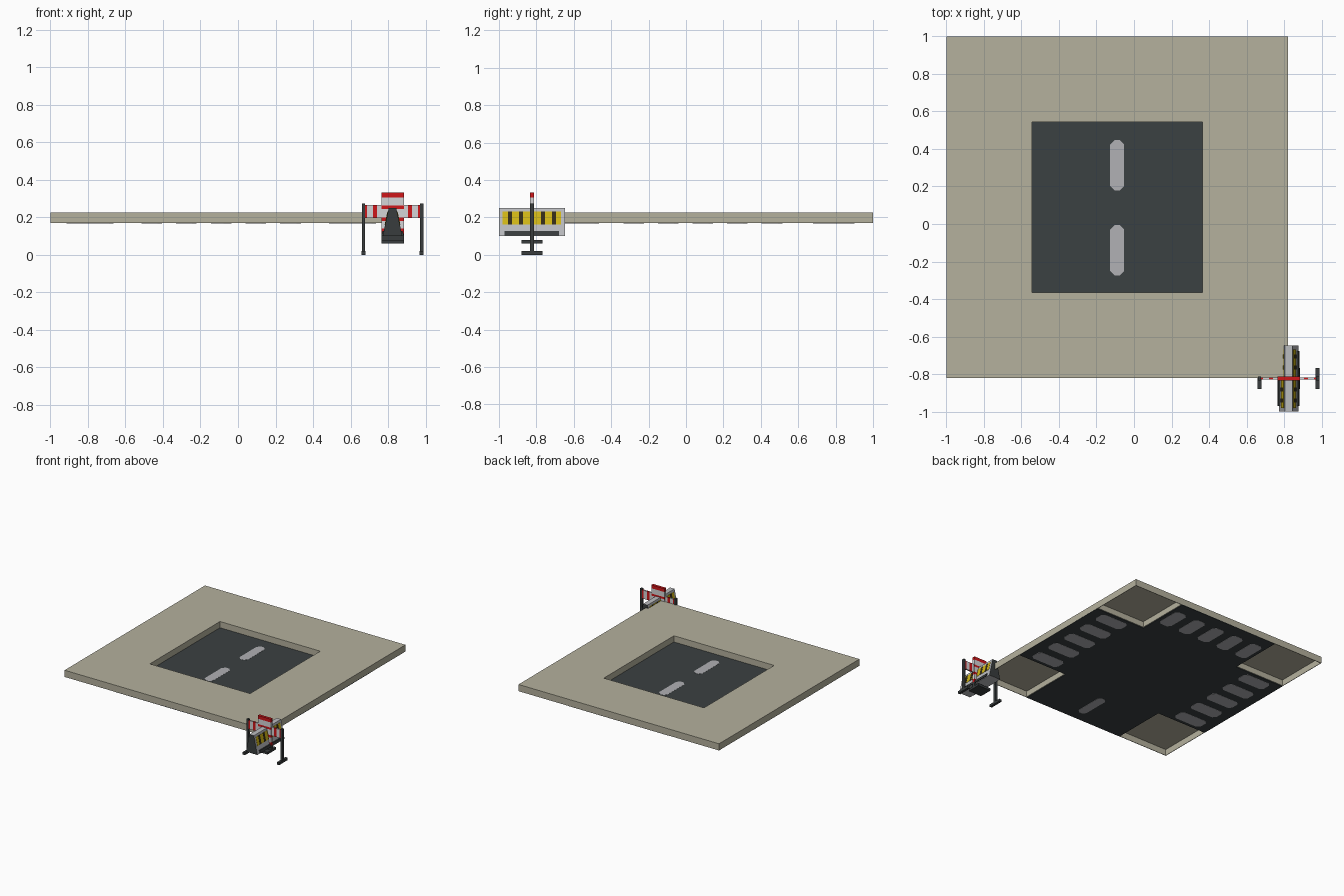
import bpy, bmesh

if "Cube" in bpy.data.objects:
    bpy.data.objects.remove(bpy.data.objects["Cube"])

def material(name, rgb):
    m = bpy.data.materials.new(name)
    m.diffuse_color = (*rgb, 1)
    m.use_nodes = True
    m.node_tree.nodes["Principled BSDF"].inputs["Base Color"].default_value = m.diffuse_color
    return m

TAN = material("concrete_tan", (0.46, 0.44, 0.34))
ROAD = material("asphalt", (0.043, 0.052, 0.054))
PAINT = material("road_paint", (0.44, 0.44, 0.46))
GREY = material("light_grey", (0.5, 0.51, 0.53))
WHITE = material("board_white", (0.66, 0.66, 0.68))
RED = material("warning_red", (0.62, 0.008, 0.01))
YELLOW = material("warning_yellow", (0.65, 0.48, 0.008))
DARK = material("dark_plastic", (0.04, 0.046, 0.047))
BLACK = material("stripe_black", (0.035, 0.025, 0.008))

def prisms(name, parts, mat):
    """One object from (points, axis, lo, hi): outlines extruded along an axis."""
    bm = bmesh.new()
    for pts, axis, lo, hi in parts:
        def at(p, d):
            v = list(p)
            v.insert("xyz".index(axis), d)
            return bm.verts.new(v)
        a = [at(p, lo) for p in pts]
        b = [at(p, hi) for p in pts]
        bm.faces.new(a)
        bm.faces.new(b)
        n = len(pts)
        for i in range(n):
            j = (i + 1) % n
            bm.faces.new((a[i], a[j], b[j], b[i]))
    bmesh.ops.recalc_face_normals(bm, faces=bm.faces[:])
    me = bpy.data.meshes.new(name)
    bm.to_mesh(me)
    bm.free()
    me.materials.append(mat)
    ob = bpy.data.objects.new(name, me)
    bpy.context.collection.objects.link(ob)
    return ob

def box(x0, x1, y0, y1, z0, z1):
    return ([(x0, y0), (x1, y0), (x1, y1), (x0, y1)], "z", z0, z1)

def dash(cx, cy, lx, ly, z0, z1, c=0.024):
    """Painted strip with clipped corners."""
    a, b = lx / 2, ly / 2
    pts = [(-a + c, -b), (a - c, -b), (a, -b + c), (a, b - c),
           (a - c, b), (-a + c, b), (-a, b - c), (-a, -b + c)]
    return ([(cx + x, cy + y) for x, y in pts], "z", z0, z1)

# ---- road tile: hollow below, square opening above ----
X = (-1.0, -0.545, 0.365, 0.82)
Y = (-0.82, -0.365, 0.545, 1.0)
ZB, ZT, T = 0.17, 0.225, 0.004
prisms("pavement_top", [
    box(X[0], X[3], Y[0], Y[1], ZT - T, ZT),
    box(X[0], X[3], Y[2], Y[3], ZT - T, ZT),
    box(X[0], X[1], Y[1], Y[2], ZT - T, ZT),
    box(X[2], X[3], Y[1], Y[2], ZT - T, ZT)], TAN)
prisms("outer_kerbs", [
    box(X[0], X[3], Y[0], Y[0] + T, ZB, ZT - T),
    box(X[0], X[3], Y[3] - T, Y[3], ZB, ZT - T),
    box(X[0], X[0] + T, Y[0] + T, Y[3] - T, ZB, ZT - T),
    box(X[3] - T, X[3], Y[0] + T, Y[3] - T, ZB, ZT - T)], TAN)
# kerbs along both sides of each road, running right across the hollow corners
kerbs = []
for i in (0, 2):
    for x0 in (X[1] - T, X[2]):
        kerbs.append(box(x0, x0 + T, Y[i] + T, Y[i + 1] - T, ZB + T, ZT - T))
    for y0 in (Y[1] - T, Y[2]):
        kerbs.append(box(X[i] + T, X[i + 1] - T, y0, y0 + T, ZB + T, ZT - T))
kerbs += [box(x0, x0 + T, Y[1], Y[2], ZB + T, ZT - T) for x0 in (X[1] - T, X[2])]
kerbs += [box(X[1], X[2], y0, y0 + T, ZB + T, ZT - T) for y0 in (Y[1] - T, Y[2])]
prisms("road_kerbs", kerbs, TAN)
# cross-shaped road slab
r0, r1 = ZB - 0.001, ZB + T
prisms("crossing_road", [([
    (X[1], Y[0]), (X[2], Y[0]), (X[2], Y[1]), (X[3], Y[1]), (X[3], Y[2]), (X[2], Y[2]),
    (X[2], Y[3]), (X[1], Y[3]), (X[1], Y[2]), (X[0], Y[2]), (X[0], Y[1]), (X[1], Y[1])],
    "z", r0, r1)], ROAD)
# centre dashes seen from above, markings seen from below
MX, MY = -0.09, 0.09
prisms("centre_dashes", [dash(MX, y, 0.076, 0.268, r1, r1 + 0.001) for y in (-0.14, 0.313)], PAINT)
marks = [dash(MX, -0.6, 0.076, 0.268, r0 - 0.001, r0)]
for k in range(-2, 3):
    for s in (-1, 1):
        marks.append(dash(MX + s * 0.7, MY + k * 0.185, 0.25, 0.11, r0 - 0.001, r0))
    marks.append(dash(MX + k * 0.185, MY + 0.7, 0.11, 0.22, r0 - 0.001, r0))
prisms("crosswalk_stripes", marks, PAINT)

# ---- barrier group ----
CX, CY = 0.824, -0.824

# wedge barrier along y, dark end faces
def half(z):
    return 0.052 + (0.02 - 0.052) * (z - 0.1) / 0.15

def sloped(s, y0, y1, z0, z1, o):
    pts = [(CX + s * (half(z) + d), z) for z, d in ((z0, -0.002), (z1, -0.002), (z1, o), (z0, o))]
    return (pts, "y", y0, y1)

y0, y1 = -1.0, -0.648
wedge = prisms("wedge_barrier", [([
    (CX - half(0.1), 0.1), (CX + half(0.1), 0.1),
    (CX + half(0.25), 0.25), (CX - half(0.25), 0.25)], "y", y0, y1)], GREY)
wedge.data.materials.append(DARK)
for f in wedge.data.polygons:
    if abs(f.normal.y) > 0.9:
        f.material_index = 1
SIDES = (-1, 1)
prisms("wedge_yellow_panels", [sloped(s, -0.982, -0.668, 0.163, 0.232, 0.002) for s in SIDES], YELLOW)
prisms("wedge_black_stripes", [sloped(s, CY + k * 0.0588 - 0.011, CY + k * 0.0588 + 0.011,
                                      0.163, 0.232, 0.003) for s in SIDES for k in range(-2, 3)], BLACK)
prisms("wedge_bumpers", [sloped(s, -0.97, -0.678, 0.104, 0.126, 0.008) for s in SIDES], DARK)

# upright marker board with red and white bands, dark stem and foot
w, t = 0.06, 0.011
bands = [0.12, 0.142, 0.18, 0.205, 0.26 - 0.06 + 0.05, 0.262, 0.305, 0.332]
for name, mat, ranges in (
        ("marker_red_bands", RED, ((0.115, 0.14), (0.18, 0.2), (0.245, 0.262), (0.305, 0.332))),
        ("marker_white_bands", WHITE, ((0.14, 0.18), (0.2, 0.245), (0.262, 0.305)))):
    prisms(name, [box(CX - w, CX + w, CY - t, CY + t, a, b) for a, b in ranges], mat)
prisms("marker_stem_and_foot", [
    box(CX - w, CX + w, CY - t, CY + t, 0.06, 0.115),
    box(CX - w, CX + w, CY - 0.056, CY + 0.056, 0.06, 0.078)], DARK)

# cross board with red and white bands between two posts
L = 0.163
edges = [-L, -0.135, -0.105, -0.082, -0.03, 0.03, 0.082, 0.105, 0.135, L]
for name, mat, first in (("cross_board_red", RED, 0), ("cross_board_white", WHITE, 1)):
    prisms(name, [box(CX + edges[i], CX + edges[i + 1], CY - 0.006, CY + 0.006, 0.196, 0.266)
                  for i in range(first, len(edges) - 1, 2)], mat)
for side, s in (("left", -1), ("right", 1)):
    px = CX + s * 0.155
    prisms(side + "_post_and_foot", [
        box(px - 0.009, px + 0.009, CY - 0.011, CY + 0.011, 0.02, 0.275),
        box(px - 0.01, px + 0.01, CY - 0.056, CY + 0.056, 0.0, 0.02)], DARK)
